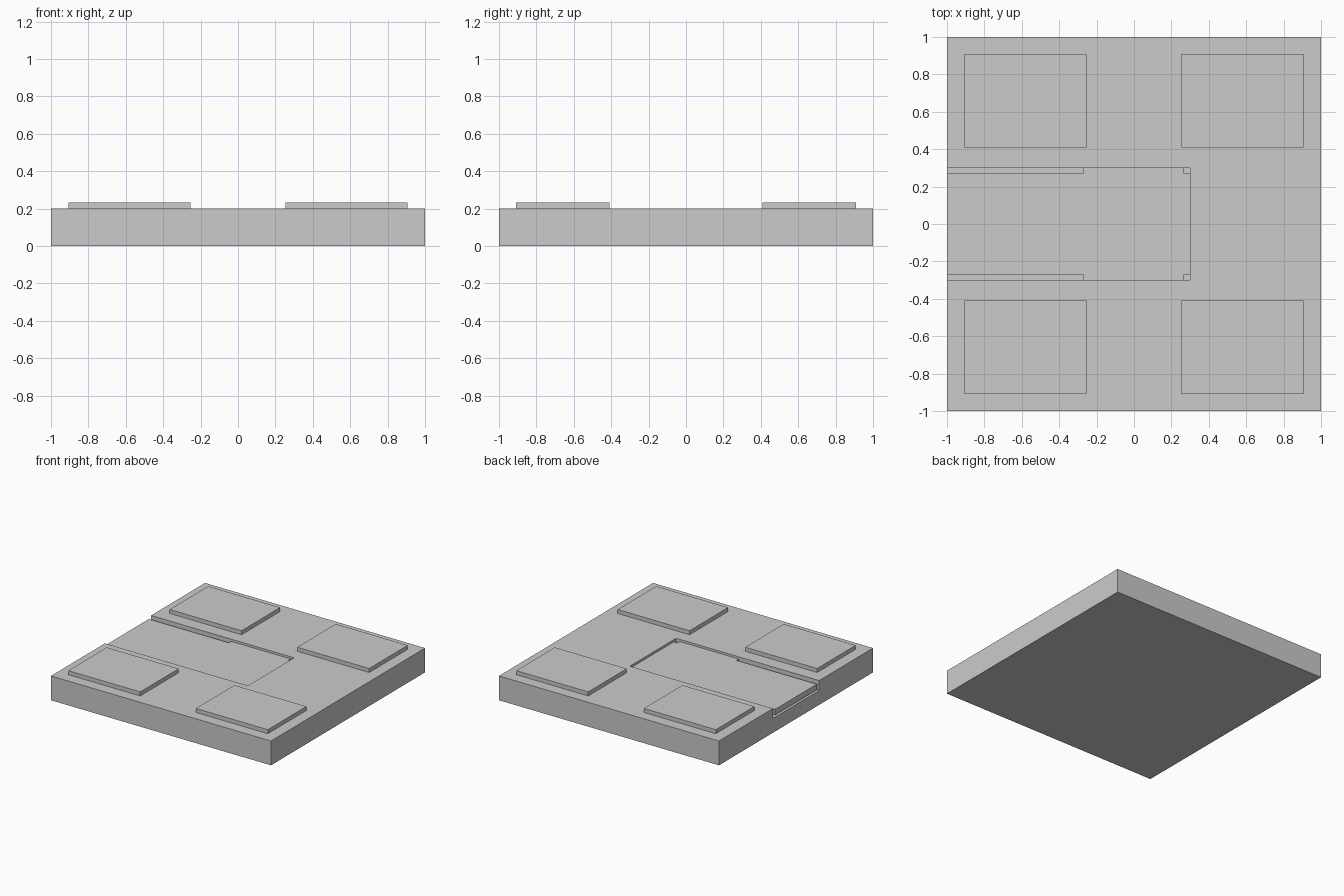
import bpy, bmesh

if "Cube" in bpy.data.objects:
    bpy.data.objects.remove(bpy.data.objects["Cube"])

def prism(name, outline, z0, z1):
    """Extrude a flat outline from z0 up to z1."""
    bm = bmesh.new()
    face = bm.faces.new([bm.verts.new((x, y, z0)) for x, y in outline])
    ext = bmesh.ops.extrude_face_region(bm, geom=[face])
    verts = [g for g in ext["geom"] if isinstance(g, bmesh.types.BMVert)]
    bmesh.ops.translate(bm, vec=(0, 0, z1 - z0), verts=verts)
    bmesh.ops.recalc_face_normals(bm, faces=bm.faces)
    mesh = bpy.data.meshes.new(name)
    bm.to_mesh(mesh)
    bm.free()
    obj = bpy.data.objects.new(name, mesh)
    bpy.context.collection.objects.link(obj)
    return obj

def box(name, x0, x1, y0, y1, z0, z1):
    return prism(name, [(x0, y0), (x1, y0), (x1, y1), (x0, y1)], z0, z1)

# base slab with a pocket open at the left edge
slab = box("base_slab", -1, 1, -1, 1, 0, 0.2)
cutter = box("pocket_cutter", -1.1, 0.3, -0.3, 0.3, 0.118, 0.3)
cut = slab.modifiers.new("pocket", "BOOLEAN")
cut.operation = "DIFFERENCE"
cut.solver = "EXACT"
cut.object = cutter
bpy.context.view_layer.objects.active = slab
bpy.ops.object.modifier_apply(modifier="pocket")
bpy.data.objects.remove(cutter)

# sliding plate: narrow tongue, side wings and notched inner corners
half = [(-1, 0.27), (-0.27, 0.27), (-0.27, 0.3), (0.268, 0.3), (0.268, 0.27), (0.3, 0.27)]
outline = half + [(x, -y) for x, y in reversed(half)]
prism("sliding_plate", outline, 0.135, 0.182)

# four raised corner pads
for sx, side in ((-1, "left"), (1, "right")):
    for sy, end in ((-1, "front"), (1, "back")):
        cx, cy = sx * 0.58, sy * 0.658
        box(f"pad_{end}_{side}", cx - 0.327, cx + 0.327, cy - 0.25, cy + 0.25, 0.2, 0.233)
